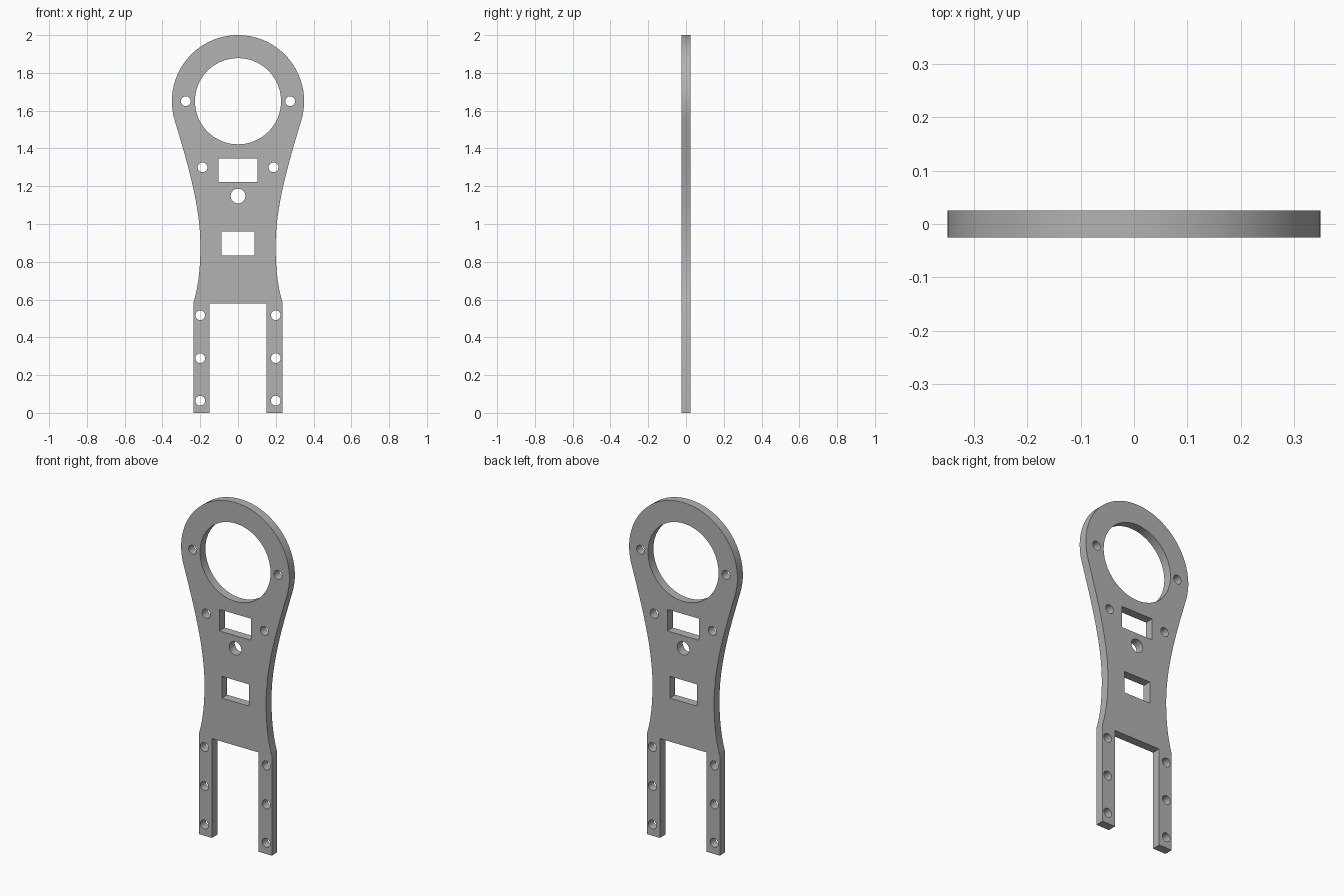
import bpy
import bmesh
import math
from mathutils import Vector
from mathutils.geometry import interpolate_bezier

cube = bpy.data.objects.get("Cube")
if cube:
    bpy.data.objects.remove(cube, do_unlink=True)

THICKNESS = 0.05
RING_Z, RING_R = 1.65, 0.35


def circle(x, z, r, n=32):
    return [(x + r * math.cos(math.tau * i / n), z + r * math.sin(math.tau * i / n))
            for i in range(n)]


def rectangle(half_width, low, high):
    return [(-half_width, low), (half_width, low), (half_width, high), (-half_width, high)]


def bezier(a, b, c, d, n):
    pts = interpolate_bezier(Vector(a), Vector(b), Vector(c), Vector(d), n)
    return [(p.x, p.y) for p in pts]


# Right half of the outline: fork leg, narrow waist, flare, then round head
start = math.asin(-0.1 / RING_R)
join = (RING_R * math.cos(start), RING_Z - 0.1)
half = [(0.151, 0.58), (0.151, 0), (0.236, 0)]
half += bezier((0.236, 0.585), (0.212, 0.66), (0.199, 0.76), (0.199, 0.88), 12)
half += bezier((0.199, 0.88), (0.199, 1.10), (0.27, 1.33), join, 24)[1:]
steps = 32
for i in range(1, steps):
    a = start + (math.pi / 2 - start) * i / steps
    half.append((RING_R * math.cos(a), RING_Z + RING_R * math.sin(a)))
outline = half + [(0, RING_Z + RING_R)] + [(-x, z) for x, z in reversed(half)]

# Openings: head bore, two windows, centre hole and mirrored bolt holes
loops = [outline,
         circle(0, RING_Z, 0.228, 80),
         rectangle(0.103, 1.222, 1.348),
         rectangle(0.087, 0.834, 0.961),
         circle(0, 1.148, 0.039)]
for x, z in [(0.276, RING_Z), (0.188, 1.3), (0.2, 0.065), (0.2, 0.29), (0.2, 0.517)]:
    for side in (-1, 1):
        loops.append(circle(side * x, z, 0.026, 24))

# Filled flat profile, extruded to the plate thickness
profile = bpy.data.curves.new("plate_profile", "CURVE")
profile.dimensions = "2D"
profile.fill_mode = "BOTH"
profile.extrude = THICKNESS / 2
for loop in loops:
    spline = profile.splines.new("POLY")
    spline.points.add(len(loop) - 1)
    for point, (x, z) in zip(spline.points, loop):
        point.co = (x, z, 0, 1)
    spline.use_cyclic_u = True

plate = bpy.data.objects.new("forked_plate", profile)
plate.rotation_euler.x = math.pi / 2
bpy.context.collection.objects.link(plate)
bpy.ops.object.select_all(action="DESELECT")
plate.select_set(True)
bpy.context.view_layer.objects.active = plate
bpy.ops.object.convert(target="MESH")
plate = bpy.context.object
plate.name = "forked_plate"
bpy.ops.object.transform_apply(location=False, rotation=True, scale=False)

# Weld the caps to the walls
bm = bmesh.new()
bm.from_mesh(plate.data)
bmesh.ops.remove_doubles(bm, verts=bm.verts, dist=0.0002)
bmesh.ops.recalc_face_normals(bm, faces=bm.faces)
bm.to_mesh(plate.data)
bm.free()
bpy.ops.object.shade_smooth_by_angle(angle=math.radians(30))

# Plain grey
grey = bpy.data.materials.new("plain_grey")
grey.use_nodes = True
colour = (0.45, 0.45, 0.45, 1)
grey.diffuse_color = colour
grey.node_tree.nodes["Principled BSDF"].inputs["Base Color"].default_value = colour
plate.data.materials.clear()
plate.data.materials.append(grey)
